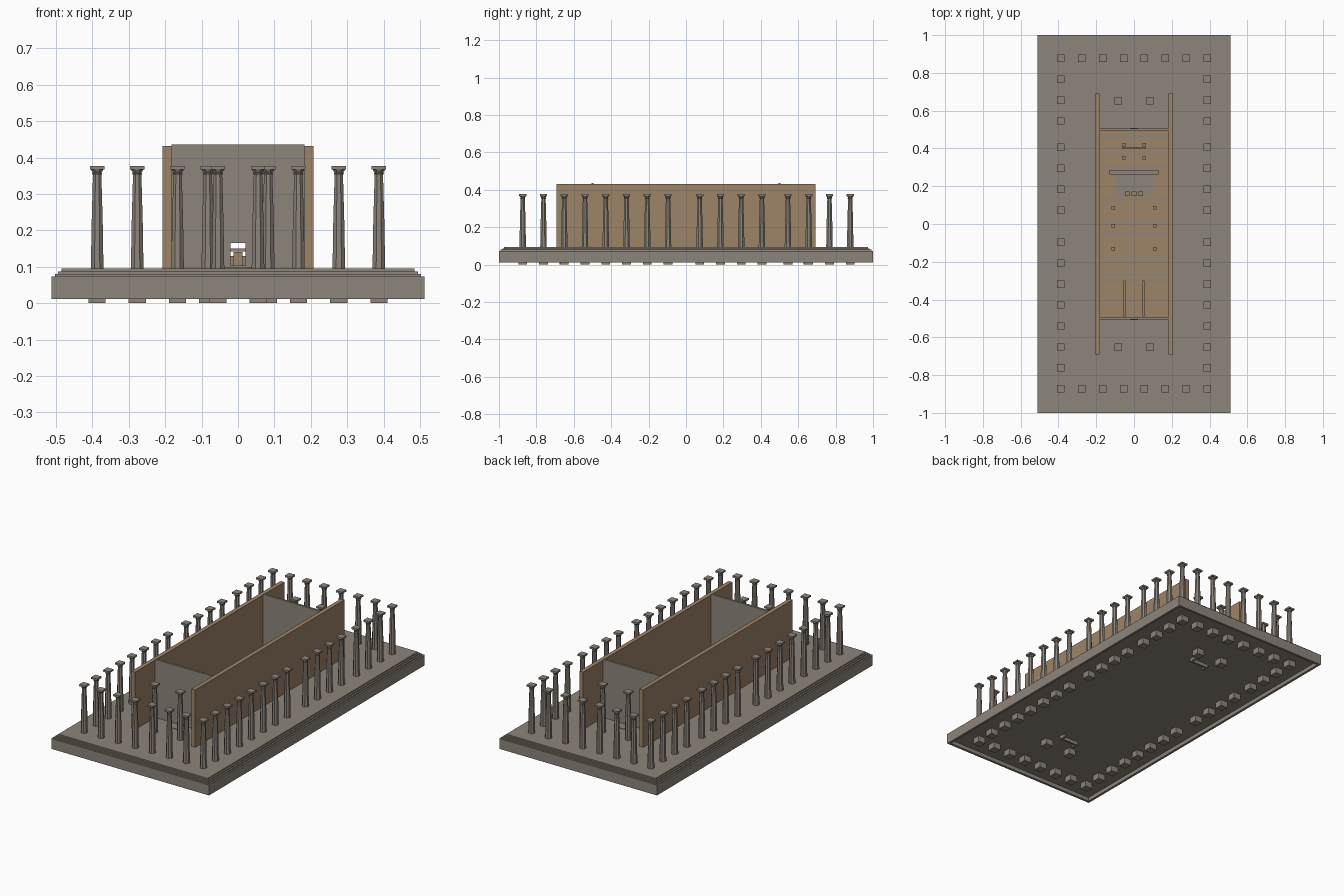
import bpy, bmesh, math
from mathutils import Matrix

if "Cube" in bpy.data.objects:
    bpy.data.objects.remove(bpy.data.objects["Cube"])

def material(name, rgb):
    m = bpy.data.materials.new(name)
    m.diffuse_color = (*rgb, 1)
    m.use_nodes = True
    m.node_tree.nodes["Principled BSDF"].inputs["Base Color"].default_value = m.diffuse_color
    return m

STONE = material("stone", (0.27, 0.235, 0.20))
BRICK = material("warm_stone", (0.34, 0.23, 0.14))

def add_box(bm, x0, x1, y0, y1, z0, z1):
    m = Matrix.Translation(((x0 + x1) / 2, (y0 + y1) / 2, (z0 + z1) / 2))
    bmesh.ops.create_cube(bm, size=1, matrix=m @ Matrix.Diagonal((x1 - x0, y1 - y0, z1 - z0, 1)))

def finish(name, bm, mat):
    me = bpy.data.meshes.new(name)
    bm.to_mesh(me)
    bm.free()
    me.materials.append(mat)
    return place(name, me)

def place(name, me, loc=(0, 0, 0)):
    ob = bpy.data.objects.new(name, me)
    ob.location = loc
    bpy.context.collection.objects.link(ob)
    return ob

def boxes(name, items, mat):
    bm = bmesh.new()
    for b in items:
        add_box(bm, *b)
    return finish(name, bm, mat)

# Platform: slab with a hollow underside and a thin skirt
W, L, RIM = 0.512, 1.0, 0.014
boxes("platform_slab", [(-W, W, -L, L, 0.035, 0.073)], STONE)
boxes("platform_skirt", [
    (-W, -W + RIM, -L, L, 0.012, 0.035), (W - RIM, W, -L, L, 0.012, 0.035),
    (-W + RIM, W - RIM, -L, -L + RIM, 0.012, 0.035),
    (-W + RIM, W - RIM, L - RIM, L, 0.012, 0.035)], STONE)

# Three shallow steps
for i in range(3):
    d = 0.009 * (i + 1)
    z = 0.073 + 0.0073 * i
    boxes(f"step_{i + 1}", [(-W + d, W - d, -L + d, L - d, z, z + 0.0073)], STONE)

# Column: square footing, tapered eight-sided shaft, flared neck, square cap
def column_mesh():
    bm = bmesh.new()
    add_box(bm, -0.0235, 0.0235, -0.0235, 0.0235, 0, 0.06)
    profile = [(0.019, 0.09), (0.0185, 0.11), (0.0165, 0.22), (0.0125, 0.352),
               (0.015, 0.356), (0.013, 0.359), (0.019, 0.368)]
    rings = []
    for r, z in profile:
        rings.append([bm.verts.new((r * math.cos(math.radians(22.5 + 45 * k)),
                                    r * math.sin(math.radians(22.5 + 45 * k)), z))
                      for k in range(8)])
    for a, b in zip(rings, rings[1:]):
        for k in range(8):
            bm.faces.new((a[k], a[(k + 1) % 8], b[(k + 1) % 8], b[k]))
    bm.faces.new(rings[-1])
    bm.faces.new(rings[0][::-1])
    add_box(bm, -0.0195, 0.0195, -0.0195, 0.0195, 0.367, 0.377)
    return bm

first = finish("column", column_mesh(), STONE)
col = first.data
first.location = (-0.387, -0.873, 0)

side_y = [-0.873 + 0.111 * i for i in range(8)]
side_y += [0.073 + 0.111 * i for i in range(4)] + [0.545 + 0.111 * i for i in range(4)]
front_x = [-0.277, -0.166, -0.055, 0.055, 0.166, 0.277]
for s in (-1, 1):
    for y in side_y:
        if (s, y) != (-1, side_y[0]):
            place("side_column", col, (0.387 * s, y, 0))
    for x in front_x:
        place("end_column", col, (x, side_y[0] if s < 0 else side_y[-1], 0))
    for x in (-0.083, 0.083):
        place("porch_column", col, (x, 0.653 * s, 0))

# Inner hall: long side walls and end walls with a small doorway
for s in (-1, 1):
    x0, x1 = sorted((0.183 * s, 0.207 * s))
    boxes("side_wall", [(x0, x1, -0.692, 0.692, 0.09, 0.432)], BRICK)
    y0, y1 = 0.5 * s - 0.006, 0.5 * s + 0.006
    boxes("end_wall", [(-0.183, -0.021, y0, y1, 0.09, 0.436),
                       (0.021, 0.183, y0, y1, 0.09, 0.436),
                       (-0.021, 0.021, y0, y1, 0.165, 0.436)], STONE)
    boxes("door_sill", [(-0.021, 0.021, y0 - 0.003, y1 + 0.003, 0.09, 0.104)], STONE)
    # Porch step, reaching below the platform
    boxes("porch_step", [(-0.06, 0.06, 0.56 * s - 0.006, 0.56 * s + 0.006, 0.015, 0.098),
                         (-0.06, -0.048, 0.56 * s - 0.03, 0.56 * s, 0.015, 0.09),
                         (0.048, 0.06, 0.56 * s, 0.56 * s + 0.03, 0.015, 0.09)], STONE)

# Hall floor with cross strips
boxes("hall_floor", [(-0.183, 0.183, -0.494, 0.494, 0.09, 0.098)], BRICK)
strips = [0.46, 0.37, 0.30, 0.13, 0.01, -0.05, -0.17, -0.205, -0.27, -0.30]
boxes("floor_strips", [(-0.18, 0.18, y - 0.005, y + 0.005, 0.096, 0.101) for y in strips], STONE)

# Low furnishings of the hall
boxes("altar_base", [(-0.10, 0.10, 0.15, 0.26, 0.096, 0.104),
                     (-0.13, 0.13, 0.262, 0.286, 0.096, 0.13)], STONE)
boxes("altar_blocks", [(x - 0.012, x + 0.012, 0.148, 0.172, 0.1, 0.14)
                       for x in (-0.035, 0, 0.035)], BRICK)
boxes("table", [(x - 0.009, x + 0.009, y - 0.009, y + 0.009, 0.096, 0.15)
                for x in (-0.055, 0.055) for y in (0.35, 0.42)]
      + [(-0.064, 0.064, 0.396, 0.404, 0.142, 0.15)], BRICK)
boxes("short_posts", [(x - 0.009, x + 0.009, y - 0.009, y + 0.009, 0.096, 0.15)
                      for x in (-0.11, 0.11) for y in (0.085, -0.01, -0.13)], BRICK)
boxes("gate_rails", [(s * 0.05 - 0.006, s * 0.05 + 0.006, -0.49, -0.30, 0.096, 0.12)
                     for s in (-1, 1)], BRICK)
